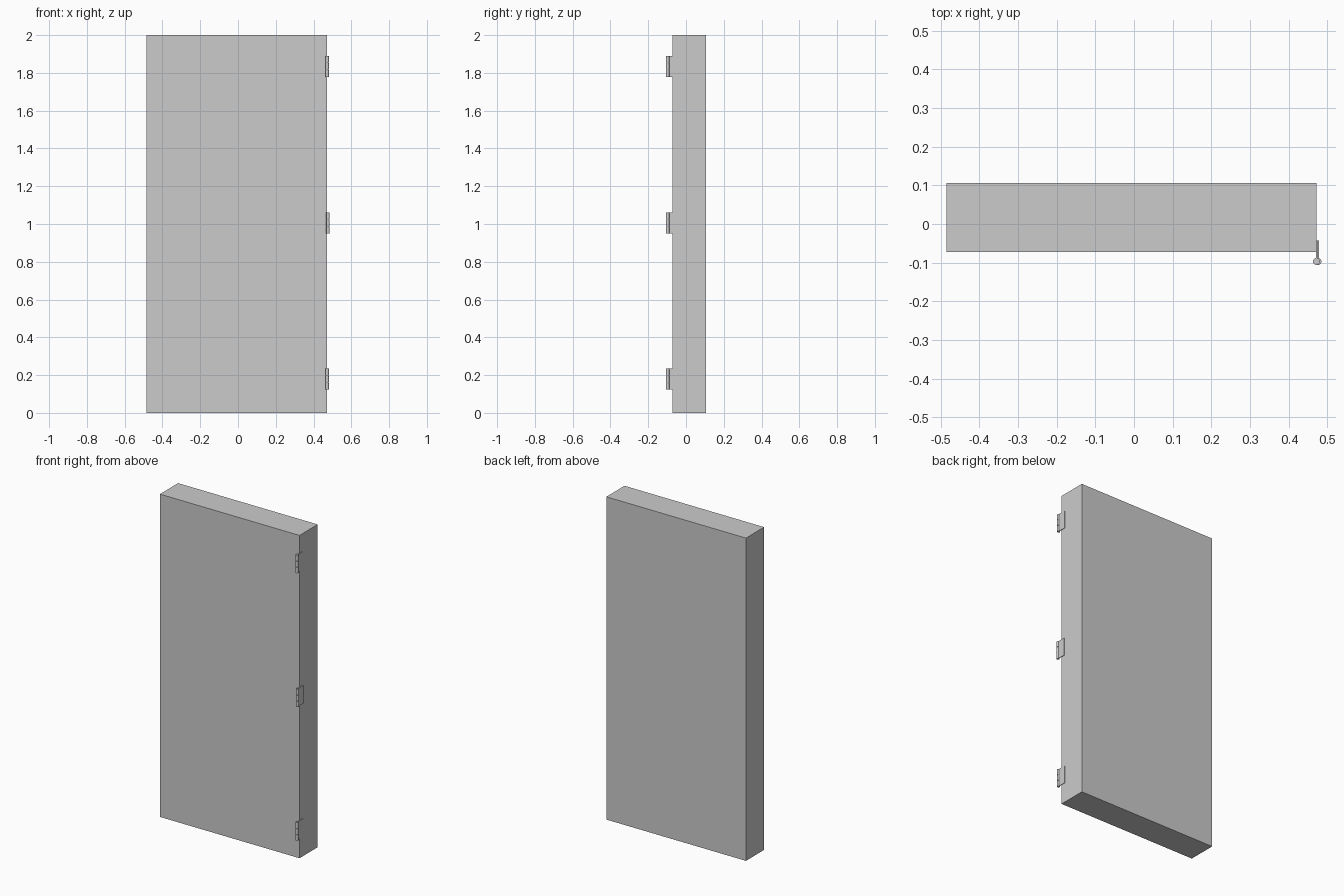
import bpy
import math

if "Cube" in bpy.data.objects:
    bpy.data.objects.remove(bpy.data.objects["Cube"])


def box(name, x0, x1, y0, y1, z0, z1):
    bpy.ops.mesh.primitive_cube_add(size=1, location=((x0 + x1) / 2, (y0 + y1) / 2, (z0 + z1) / 2))
    ob = bpy.context.object
    ob.name = name
    ob.scale = (x1 - x0, y1 - y0, z1 - z0)
    bpy.ops.object.transform_apply(location=False, rotation=False, scale=True)
    return ob


def cylinder(name, r, x, y, z0, z1):
    bpy.ops.mesh.primitive_cylinder_add(vertices=16, radius=r, depth=z1 - z0, location=(x, y, (z0 + z1) / 2))
    ob = bpy.context.object
    ob.name = name
    bpy.ops.object.shade_smooth_by_angle(angle=math.radians(40))
    return ob


def hinge(label, x, z0, height=0.111):
    y, r, gap = -0.097, 0.009, 0.002
    # Leaf plate running from the barrel onto the door edge
    box(label + "_hinge_leaf", x - 0.001, x + 0.003, y + r * 0.6, -0.043, z0, z0 + height)
    # Pin and three knuckles
    cylinder(label + "_hinge_pin", r * 0.6, x, y, z0 + 0.001, z0 + height - 0.001)
    step = height / 3
    for i in range(3):
        a = z0 + i * step + (gap / 2 if i else 0)
        b = z0 + (i + 1) * step - (gap / 2 if i < 2 else 0)
        cylinder(f"{label}_hinge_knuckle_{i + 1}", r, x, y, a, b)


# Door slab
box("door_panel", -0.485, 0.472, -0.072, 0.106, 0, 2)

# Hinges along the right edge
hinge("lower", 0.472, 0.123)
hinge("middle", 0.476, 0.951)
hinge("upper", 0.472, 1.779)
